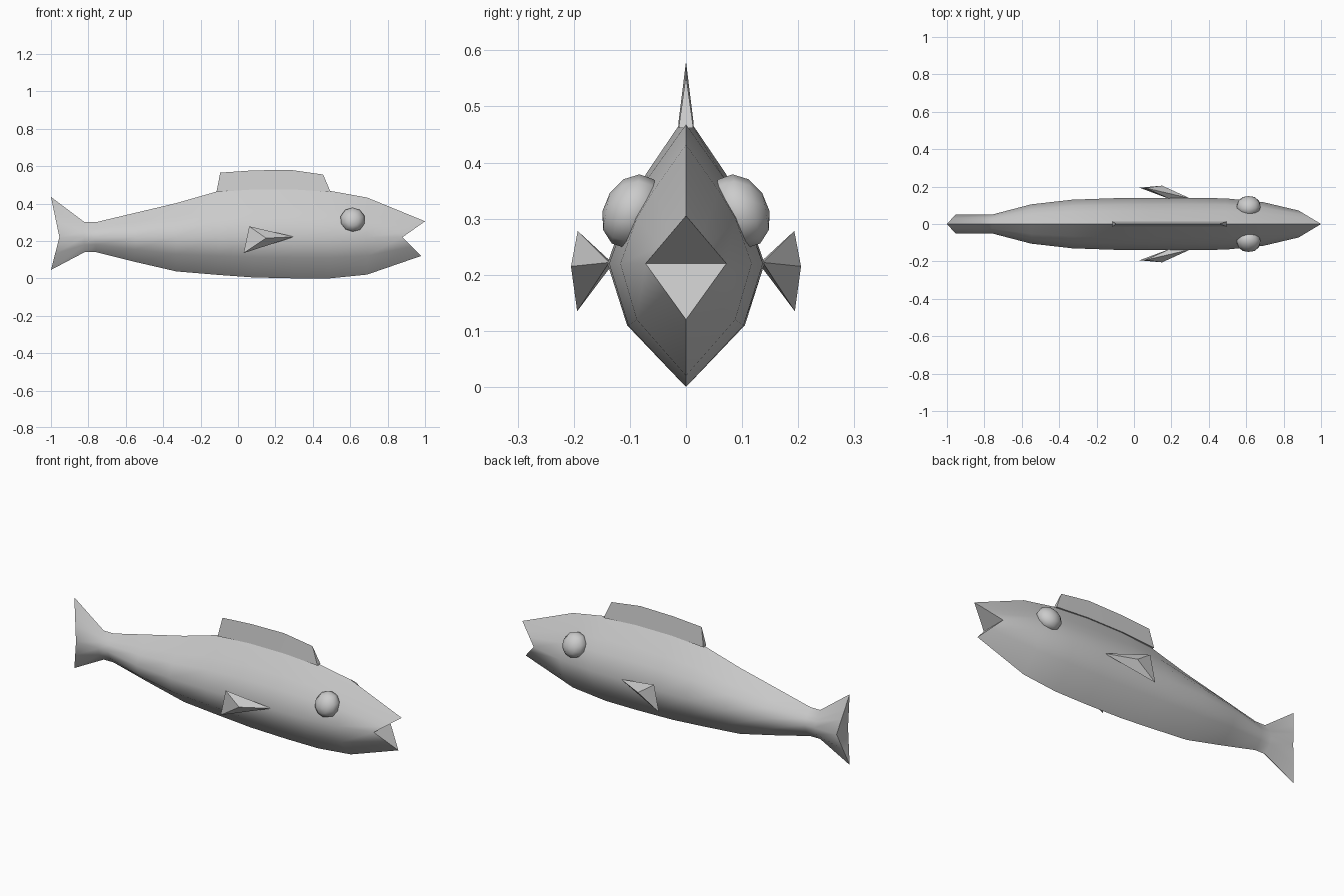
import bpy, bmesh
from math import radians

if "Cube" in bpy.data.objects:
    bpy.data.objects.remove(bpy.data.objects["Cube"])


def finish(name, bm, angle):
    bmesh.ops.recalc_face_normals(bm, faces=bm.faces[:])
    me = bpy.data.meshes.new(name)
    bm.to_mesh(me)
    bm.free()
    if angle:
        me.shade_smooth()
        me.set_sharp_from_angle(angle=radians(angle))
    ob = bpy.data.objects.new(name, me)
    bpy.context.collection.objects.link(ob)
    return ob


# right half of the cross-section: (share of width, share of height from the mid line)
HALF = [(0, 1), (.5, .61), (.75, .38), (1, 0), (.75, -.5), (0, -1)]
SECTION = HALF + [(-w, h) for w, h in HALF[-2:0:-1]]


def ring(x, top, bottom, width, mid=.22):
    return [(x, w * width, mid + h * ((top - mid) if h > 0 else (mid - bottom)))
            for w, h in SECTION]


def notched_ring(x_top, x_mid, x_bottom, top, bottom, width):
    # end ring whose side corners are pulled in, giving a V-shaped notch
    pts = []
    for w, h in SECTION:
        xt, zt = (x_top, top) if h > 0 else (x_bottom, bottom)
        a = abs(h)
        side = 1 if w > 0 else -1
        pts.append((x_mid + (xt - x_mid) * a, side * width * (1 - a),
                    .22 + (zt - .22) * a))
    return pts


# body with tail fin and open mouth, lofted along x
rings = [notched_ring(-1, -.955, -1, .435, .045, .05),
         ring(-.82, .30, .14, .05),
         ring(-.76, .30, .14, .05),
         ring(-.55, .35, .088, .105),
         ring(-.33, .402, .037, .13),
         ring(-.10, .468, .018, .138),
         ring(.08, .485, .005, .14),
         ring(.30, .485, 0, .14),
         ring(.49, .468, 0, .137),
         ring(.69, .432, .02, .117),
         notched_ring(1, .88, .98, .305, .12, .072)]
bm = bmesh.new()
loops = [[bm.verts.new(p) for p in r] for r in rings]
n = len(SECTION)
for a, b in zip(loops, loops[1:]):
    for i in range(n):
        j = (i + 1) % n
        bm.faces.new((a[i], a[j], b[j], b[i]))
for end in (loops[0], loops[-1]):
    bm.faces.new(end[3:8])
    bm.faces.new(end[7:] + end[:4])
finish("body", bm, 45)

# dorsal fin: wedge with a sharp upper edge
top_edge = [(-.095, .565), (.08, .577), (.28, .58), (.455, .555)]
base = [(-.115, .462), (.08, .475), (.30, .475), (.495, .462)]
bm = bmesh.new()
crest = [bm.verts.new((x, 0, z)) for x, z in top_edge]
sides = [[bm.verts.new((x, s * .013, z)) for x, z in base] for s in (-1, 1)]
for row in sides:
    for i in range(3):
        bm.faces.new((row[i], row[i + 1], crest[i + 1], crest[i]))
for i in range(3):
    bm.faces.new((sides[0][i], sides[1][i], sides[1][i + 1], sides[0][i + 1]))
for i in (0, 3):
    bm.faces.new((sides[0][i], sides[1][i], crest[i]))
finish("dorsal_fin", bm, 30)

# paired side fins and eyes
FIN = [(.30, .137, .222), (.06, .193, .278), (.03, .194, .135),
       (.15, .205, .215), (.20, .13, .22)]
for s, label in ((-1, "right"), (1, "left")):
    bm = bmesh.new()
    for x, y, z in FIN:
        bm.verts.new((x, s * y, z))
    bmesh.ops.convex_hull(bm, input=bm.verts[:])
    finish("side_fin_" + label, bm, 0)

    bm = bmesh.new()
    bmesh.ops.create_uvsphere(bm, u_segments=10, v_segments=6, radius=1)
    for v in bm.verts:
        x, y, z = v.co
        v.co = (.613 + x * .067, s * (.095 + z * .054 - y * .012), .313 + y * .066)
    finish("eye_" + label, bm, 60)
